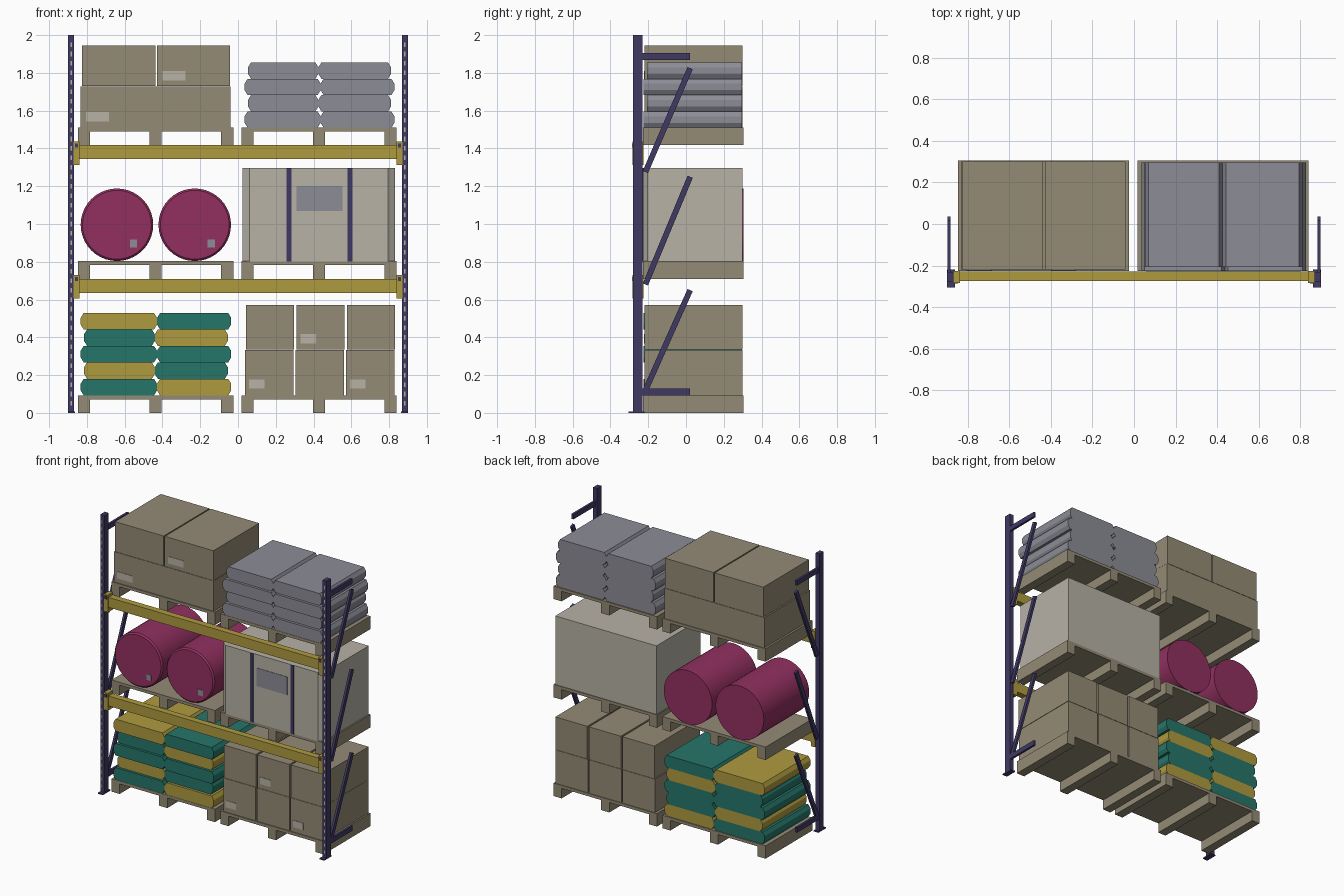
import bpy, bmesh, math
from mathutils import Vector

if "Cube" in bpy.data.objects:
    bpy.data.objects.remove(bpy.data.objects["Cube"])


def material(name, r, g, b):
    m = bpy.data.materials.new(name)
    lin = lambda c: ((c / 255 + 0.055) / 1.055) ** 2.4
    m.diffuse_color = (lin(r), lin(g), lin(b), 1)
    m.use_nodes = True
    m.node_tree.nodes["Principled BSDF"].inputs["Base Color"].default_value = m.diffuse_color
    return m


NAVY = material("navy_steel", 64, 58, 100)
GOLD = material("gold_paint", 175, 155, 62)
TAN = material("tan_card_and_wood", 148, 139, 118)
PALE = material("pale_wrap", 183, 178, 166)
GREY = material("grey_sack", 140, 140, 150)
TEAL = material("teal_sack", 38, 118, 106)
PINK = material("magenta_drum", 146, 48, 96)


def finish(name, bm, mat):
    bmesh.ops.recalc_face_normals(bm, faces=bm.faces)
    me = bpy.data.meshes.new(name)
    bm.to_mesh(me)
    bm.free()
    me.materials.append(mat)
    ob = bpy.data.objects.new(name, me)
    bpy.context.collection.objects.link(ob)
    return ob


def add_box(bm, x0, x1, y0, y1, z0, z1):
    vs = bmesh.ops.create_cube(bm, size=1)["verts"]
    for v in vs:
        v.co = Vector(((x0 + x1) / 2 + v.co.x * (x1 - x0),
                       (y0 + y1) / 2 + v.co.y * (y1 - y0),
                       (z0 + z1) / 2 + v.co.z * (z1 - z0)))


def box(name, mat, *b):
    bm = bmesh.new()
    add_box(bm, *b)
    return finish(name, bm, mat)


def prism(name, mat, pts, offset):
    """Extrude a closed 3D outline along an offset vector."""
    bm = bmesh.new()
    f = bm.faces.new([bm.verts.new(p) for p in pts])
    ext = bmesh.ops.extrude_face_region(bm, geom=[f])["geom"]
    bmesh.ops.translate(bm, vec=offset, verts=[g for g in ext if isinstance(g, bmesh.types.BMVert)])
    return finish(name, bm, mat)


# Rack frames, mirrored left and right
def frame(s, side):
    def sbox(name, mat, x0, x1, *rest):
        return box(side + name, mat, *sorted((s * x0, s * x1)), *rest)

    sbox("_upright", NAVY, 0.868, 0.9, -0.28, -0.23, 0, 2)
    sbox("_foot_plate", NAVY, 0.862, 0.9, -0.305, -0.22, 0, 0.008)
    for i, z in enumerate((0.11, 1.887)):
        sbox(f"_cross_tie_{i}", NAVY, 0.882, 0.898, -0.24, 0.02, z - 0.018, z + 0.018)
    # diagonal braces
    for i, (z0, z1) in enumerate(((0.12, 0.65), (0.68, 1.25), (1.275, 1.825))):
        a, b = Vector((s * 0.882, -0.215, z0)), Vector((s * 0.882, 0.022, z1))
        d = (b - a).normalized()
        n = Vector((0, -d.z, d.y)) * 0.015
        prism(f"{side}_diagonal_{i}", NAVY, [a + n, b + n, b - n, a - n], (s * 0.016, 0, 0))
    # slots up the front of the upright
    bm = bmesh.new()
    xc = s * 0.884
    for i in range(39):
        z = 0.05 + i * 0.05
        add_box(bm, xc - 0.004, xc + 0.004, -0.2815, -0.279, z - 0.012, z + 0.012)
    finish(side + "_upright_slots", bm, PALE)
    # beam end brackets and locking pins
    for i, z in enumerate((0.605, 1.312)):
        sbox(f"_beam_bracket_{i}", GOLD, 0.838, 0.87, -0.283, -0.225, z, z + 0.125)
        sbox(f"_bracket_pin_{i}", NAVY, 0.846, 0.864, -0.287, -0.282, z + 0.093, z + 0.115)


frame(-1, "left")
frame(1, "right")
for i, z in enumerate((0.636, 1.345)):
    box(f"front_beam_{i}", GOLD, -0.87, 0.87, -0.274, -0.228, z, z + 0.072)


# Pallets: a deck on three full-depth stringers
def pallet(name, x0, z):
    bm = bmesh.new()
    w = 0.822
    add_box(bm, x0, x0 + w, -0.227, 0.305, z + 0.072, z + 0.093)
    for k in range(3):
        x = x0 + k * (w - 0.064) / 2
        add_box(bm, x, x + 0.064, -0.227, 0.305, z, z + 0.073)
    finish(name, bm, TAN)


LEVELS = (0, 0.71, 1.417)
for i, z in enumerate(LEVELS):
    pallet(f"left_pallet_{i}", -0.847, z)
    pallet(f"right_pallet_{i}", 0.018, z)


# Stacked cartons
def carton(name, x0, x1, z0, z1):
    box(name, TAN, x0, x1, -0.22, 0.3, z0, z1 - 0.002)


def label(name, mat, x0, x1, z0, z1, y=-0.22):
    box(name, mat, x0, x1, y - 0.003, y + 0.002, z0, z1)


for r, (z0, z1) in enumerate(((0.093, 0.335), (0.335, 0.572))):
    for c in range(3):
        x = 0.037 + c * 0.267 + 0.005 * r
        carton(f"small_carton_{r}_{c}", x, x + 0.258 - 0.004 * r, z0, z1)
for r, (z0, z1) in enumerate(((1.51, 1.73), (1.73, 1.947))):
    for c in range(2):
        x = (-0.833, -0.437)[c] + 0.008 * r
        carton(f"large_carton_{r}_{c}", x, x + 0.397 - 0.01 * r, z0, z1)
for i, (x, z, w) in enumerate(((0.057, 0.128, 0.082), (0.332, 0.368, 0.082), (0.592, 0.128, 0.082),
                               (-0.806, 1.543, 0.122), (-0.4, 1.76, 0.122))):
    label(f"carton_label_{i}", PALE, x, x + w, z, z + 0.049)


# Sacks: bulging side profile extruded front to back
def sack(name, mat, x0, x1, z0, h, y0):
    e = 0.016
    prof = [(x0 + e, 0), (x1 - e, 0), (x1, 0.3), (x1, 0.7), (x1 - e, 1), (x0 + e, 1), (x0, 0.7), (x0, 0.3)]
    prism(name, mat, [(x, y0, z0 + t * h) for x, t in prof], (0, 0.297 - y0, 0))


def sack_stack(name, xa, xb, z0, h, colours):
    mid = (xa + xb) / 2
    for r, pair in enumerate(colours):
        inset = 0.018 * (r % 2)
        y0 = -0.225 + inset
        m = mid + (0.006 if r % 2 == 0 else -0.006)
        sack(f"{name}_{r}_left", pair[0], xa + inset, m, z0 + r * h, h, y0)
        sack(f"{name}_{r}_right", pair[1], m, xb - inset, z0 + r * h, h, y0)


sack_stack("mixed_sack", -0.833, -0.036, 0.093, 0.0872,
           ((TEAL, GOLD), (GOLD, TEAL), (TEAL, TEAL), (TEAL, GOLD), (GOLD, TEAL)))
sack_stack("grey_sack", 0.035, 0.828, 1.51, 0.0863, ((GREY, GREY),) * 4)

# Drums lying front to back, with bevelled rims
for i, x in enumerate((-0.641, -0.229)):
    bm = bmesh.new()
    bmesh.ops.create_cone(bm, cap_ends=True, segments=40, radius1=0.192, radius2=0.192, depth=0.525)
    rims = [e for e in bm.edges if any(len(f.verts) > 4 for f in e.link_faces)
            and e.verts[0].co.z > 0 and e.verts[1].co.z > 0]
    bmesh.ops.bevel(bm, geom=rims, offset=0.01, segments=1, affect='EDGES')
    for v in bm.verts:
        v.co = Vector((x + v.co.x, 0.0425 - v.co.z, 0.996 + v.co.y))
    drum = finish(f"drum_{i}", bm, PINK)
    bpy.context.view_layer.objects.active = drum
    drum.select_set(True)
    bpy.ops.object.shade_smooth_by_angle(angle=math.radians(30))
    drum.select_set(False)
    label(f"drum_label_{i}", GREY, x + 0.068, x + 0.106, 0.876, 0.918, y=-0.22)

# Wrapped crate with chamfered front corners, straps and a panel
x0, x1, c = 0.025, 0.83, 0.035
prism("wrapped_crate", PALE,
      [(x0 + c, -0.228, 0.802), (x1 - c, -0.228, 0.802), (x1, -0.203, 0.802),
       (x1, 0.3, 0.802), (x0, 0.3, 0.802), (x0, -0.203, 0.802)], (0, 0, 0.494))
for i, x in enumerate((0.257, 0.58)):
    label(f"crate_strap_{i}", NAVY, x, x + 0.026, 0.802, 1.296, y=-0.229)
label("crate_panel", GREY, 0.31, 0.553, 1.07, 1.2, y=-0.228)
